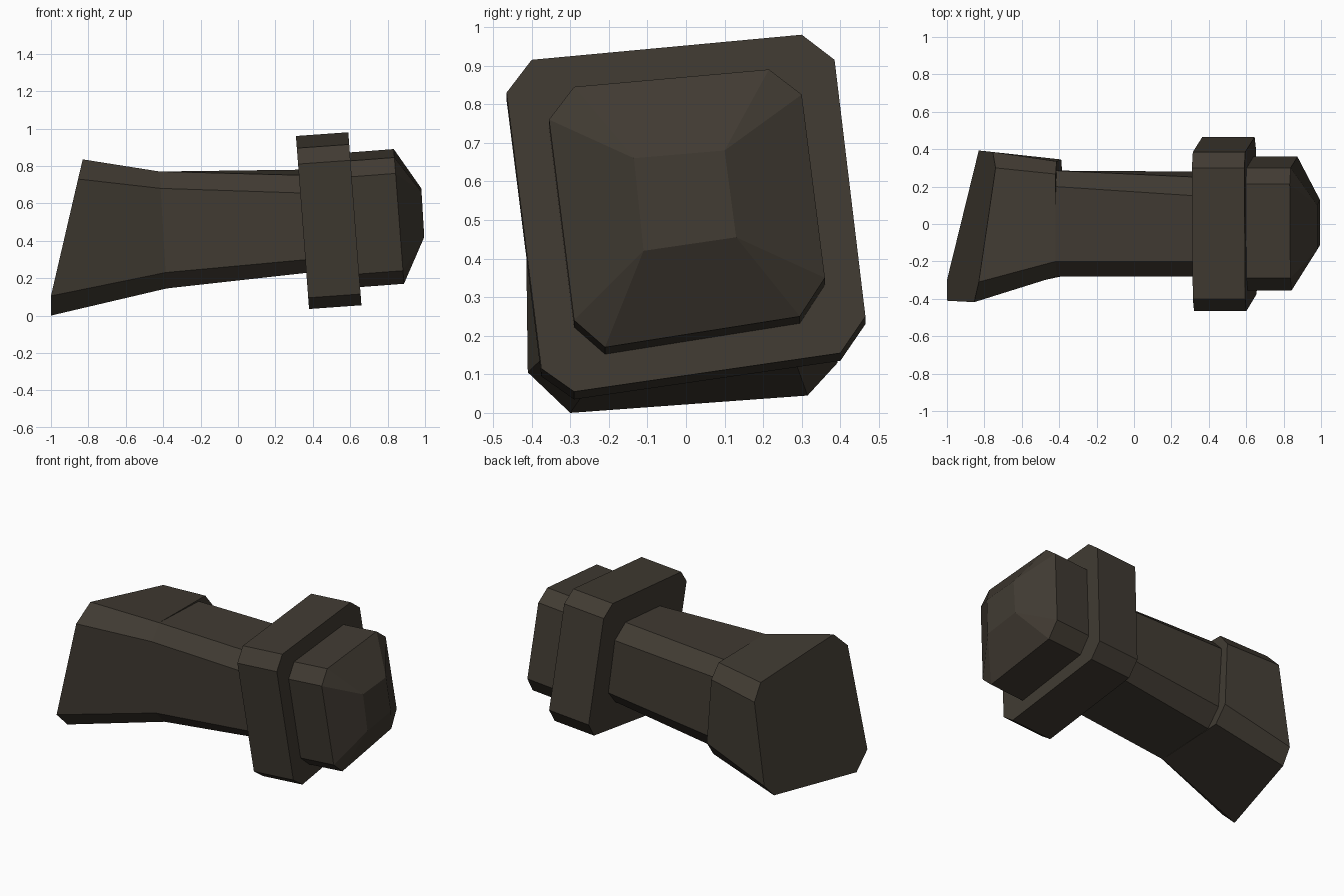
import bpy, bmesh, math

if "Cube" in bpy.data.objects:
    bpy.data.objects.remove(bpy.data.objects["Cube"])

mat = bpy.data.materials.new("dark brown metal")
mat.diffuse_color = (0.052, 0.043, 0.032, 1)
mat.use_nodes = True
mat.node_tree.nodes["Principled BSDF"].inputs["Base Color"].default_value = mat.diffuse_color


def tilted(outline, xc, zc, slope=0.076, dz=0.0):
    """Place a (y, z) outline on a plane leaning back along x."""
    return [(xc - slope * (z - zc), y, z + dz) for y, z in outline]


def loft(name, rings, smooth=False):
    """Skin matching rings of points and cap both ends."""
    bm = bmesh.new()
    vs = [[bm.verts.new(p) for p in r] for r in rings]
    n = len(rings[0])
    for a, b in zip(vs, vs[1:]):
        for i in range(n):
            j = (i + 1) % n
            bm.faces.new((a[i], a[j], b[j], b[i]))
    bm.faces.new(vs[0])
    bm.faces.new(vs[-1])
    bmesh.ops.remove_doubles(bm, verts=bm.verts, dist=0.0005)
    bmesh.ops.recalc_face_normals(bm, faces=bm.faces)
    me = bpy.data.meshes.new(name)
    bm.to_mesh(me)
    bm.free()
    me.materials.append(mat)
    ob = bpy.data.objects.new(name, me)
    bpy.context.collection.objects.link(ob)
    if smooth:
        bpy.ops.object.select_all(action='DESELECT')
        ob.select_set(True)
        bpy.context.view_layer.objects.active = ob
        bpy.ops.object.shade_smooth_by_angle(angle=math.radians(25))
    return ob


# Collar: wide chamfered plate
collar = [(-.40, .915), (.30, .98), (.385, .915), (.465, .25),
          (.40, .155), (-.29, .055), (-.375, .115), (-.465, .83)]
loft("collar", [tilted(collar, .345, .515, dz=-.02),
                tilted(collar, .625, .515)])

# Head: chamfered block with a faceted cap; each tip corner takes two vertices
head = [(-.29, .845), (.215, .89), (.30, .825), (.36, .35),
        (.295, .25), (-.21, .17), (-.29, .24), (-.355, .76)]
tl, tr, br, bl = (-.135, .66), (.10, .68), (.13, .455), (-.11, .42)
tip = [tl, tr, tr, br, br, bl, bl, tl]
loft("head", [tilted(head, .61, .53, dz=-.019),
              tilted(head, .86, .53),
              tilted(tip, .988, .55, .06)])

# Neck: tapering shaft between flare and collar
neck_back = [(-.20, .77), (.20, .755), (.285, .67), (.285, .28),
             (.20, .17), (-.20, .145), (-.28, .23), (-.28, .68)]
neck_front = [(-.20, .75), (.15, .78), (.25, .70), (.28, .37),
              (.20, .28), (-.20, .23), (-.28, .30), (-.28, .655)]
loft("neck", [tilted(neck_back, -.40, .45, .06),
              tilted(neck_front, .36, .5)])

# Flare: widening end with a skewed end face, stepped out on the back side
step = [(-.20, .77), (.267, .765), (.335, .68), (.345, .27),
        (.27, .17), (-.20, .145), (-.28, .23), (-.28, .68)]
end = [(-.83, -.31, .835), (-.74, .30, .735), (-.755, .385, .645),
       (-.83, .393, .13), (-.845, .315, .045), (-1, -.30, 0),
       (-1, -.41, .105), (-.855, -.418, .73)]
loft("flared_end", [end, tilted(step, -.40, .45, .06)], smooth=True)
